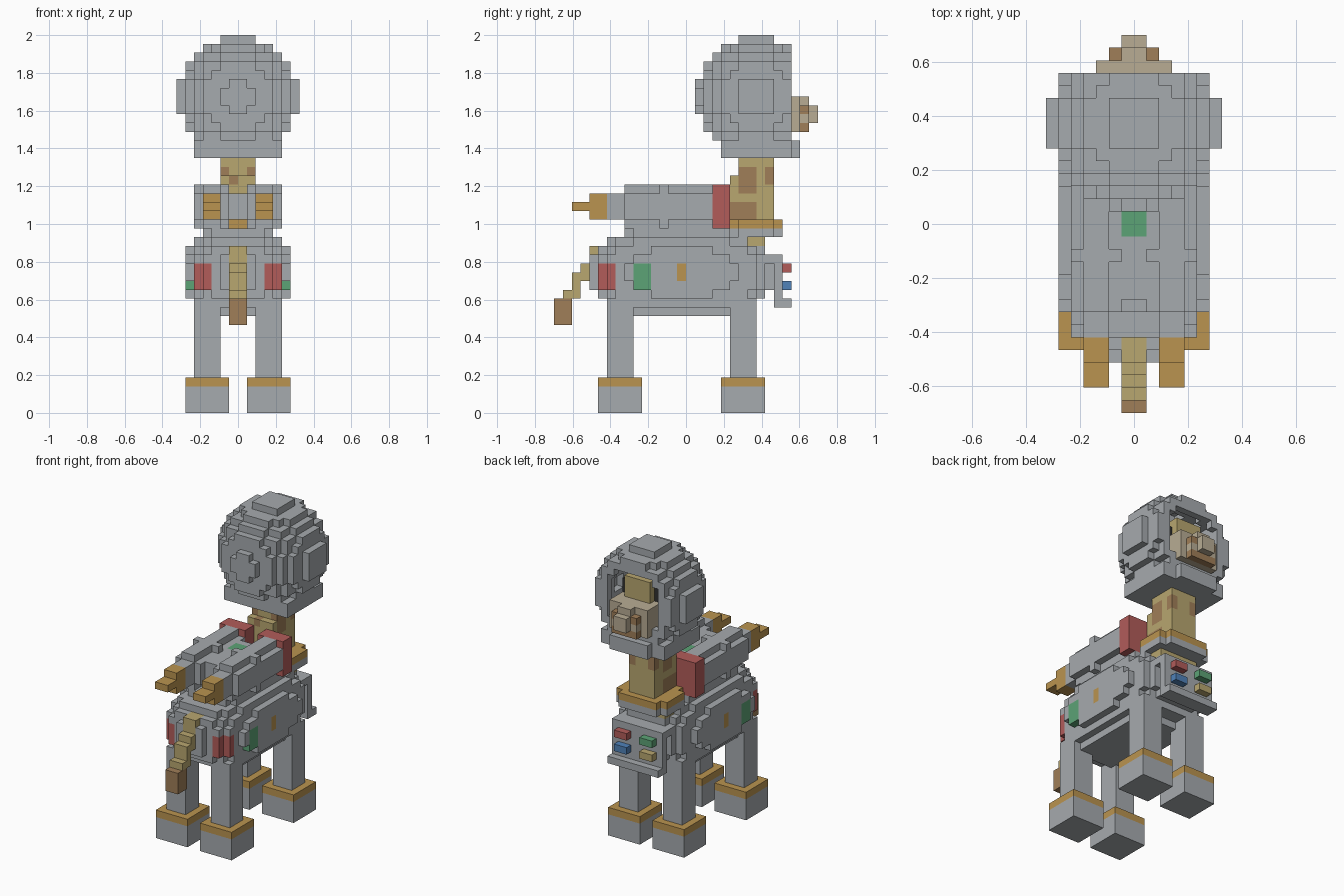
import bpy, bmesh
from mathutils import Vector

# Remove the default object
if "Cube" in bpy.data.objects:
    bpy.data.objects.remove(bpy.data.objects["Cube"], do_unlink=True)

UNIT = 2 / 43          # edge of one block
COLOURS = {
    "suit_grey": (0.38, 0.405, 0.425),
    "red": (0.445, 0.107, 0.102),
    "gold": (0.49, 0.295, 0.08),
    "tan_fur": (0.48, 0.385, 0.16),
    "brown_fur": (0.35, 0.21, 0.098),
    "muzzle_beige": (0.48, 0.413, 0.296),
    "green": (0.107, 0.366, 0.18),
    "blue": (0.08, 0.223, 0.485),
    "dark": (0.03, 0.03, 0.03),
}
GREY, RED, GOLD, TAN, BROWN, BEIGE, GREEN, BLUE, DARK = COLOURS

materials = {}
for label, rgb in COLOURS.items():
    mat = bpy.data.materials.new(label)
    mat.use_nodes = True
    mat.diffuse_color = (*rgb, 1)
    shader = mat.node_tree.nodes["Principled BSDF"]
    shader.inputs["Base Color"].default_value = (*rgb, 1)
    shader.inputs["Roughness"].default_value = 0.8
    materials[label] = mat

cells = {}             # block position -> (part name, colour)


def box(part, colour, x, y, z):
    for i in range(*x):
        for j in range(*y):
            for k in range(*z):
                cells[i, j, k] = (part, colour)


def mid(part, colour, half, y, z):
    box(part, colour, (-half, half), y, z)


def pair(part, colour, x, y, z):
    box("left_" + part, colour, x, y, z)
    box("right_" + part, colour, (-x[1], -x[0]), y, z)


def paint(colour, x, y, z):
    for i in range(*x):
        for j in range(*y):
            for k in range(*z):
                if (i, j, k) in cells:
                    cells[i, j, k] = (cells[i, j, k][0], colour)


def paint_pair(colour, x, y, z):
    paint(colour, x, y, z)
    paint(colour, (-x[1], -x[0]), y, z)


# Legs and boots
for name, y in (("rear", -10), ("front", 4)):
    pair(name + "_boot", GREY, (1, 6), (y, y + 5), (0, 3))
    pair(name + "_boot", GOLD, (1, 6), (y, y + 5), (3, 4))
    pair(name + "_leg", GREY, (2, 5), (y + 1, y + 4), (4, 13))

# Rounded body: half width, half height, distance from the ends
for half, tall, reach in ((6, 1, 7), (6, 2, 6), (6, 3, 4),
                          (5, 2, 9), (5, 3, 8), (5, 4, 6),
                          (4, 2, 10), (4, 3, 9), (4, 4, 8), (4, 5, 6),
                          (3, 3, 10), (3, 4, 9), (3, 5, 7), (2, 2, 11)):
    mid("body", GREY, half, (-reach, reach - 1), (16 - tall, 16 + tall))
paint_pair(RED, (3, 5), (-10, -8), (14, 17))
paint_pair(GREEN, (5, 6), (-6, -4), (14, 17))
paint_pair(GOLD, (5, 6), (-1, 0), (15, 17))

# Chest panel with four buttons
mid("chest_panel", GREY, 4, (9, 11), (17, 18))
mid("chest_panel", GREY, 4, (10, 11), (12, 18))
mid("chest_panel", GREY, 4, (10, 12), (12, 13))
for name, colour, x, z in (("upper_left", RED, 1, 16), ("upper_right", GREEN, -3, 16),
                           ("lower_left", BLUE, 1, 14), ("lower_right", TAN, -3, 14)):
    box(name + "_button", colour, (x, x + 2), (11, 12), (z, z + 1))

# Tail stepping down to a dark tuft
for y, z in (((-11, -9), (18, 19)), ((-11, -10), (17, 19)), ((-12, -11), (15, 17)),
             ((-13, -12), (13, 16)), ((-14, -13), (13, 14))):
    mid("tail", TAN, 1, y, z)
mid("tail_tuft", BROWN, 1, (-15, -13), (10, 13))

# Twin tank jetpack
pair("tank", GREY, (2, 4), (-7, 3), (21, 26))
pair("tank", GREY, (1, 5), (-7, 3), (22, 25))
pair("tank", GREY, (1, 5), (-3, -2), (21, 26))
pair("tank", GREY, (2, 4), (-9, -7), (22, 25))
pair("tank_cap", RED, (1, 5), (3, 5), (21, 26))
pair("thruster", GOLD, (2, 4), (-11, -9), (22, 25))
pair("thruster", GOLD, (2, 4), (-13, -11), (23, 24))
mid("tank_bridge", GREY, 1, (-6, 2), (22, 25))
paint(GREEN, (-1, 1), (-1, 1), (24, 25))

# Collar with cut corners
for z, colour in ((20, GREY), (21, GOLD)):
    mid("collar", colour, 3, (5, 11), (z, z + 1))
    mid("collar", colour, 4, (6, 10), (z, z + 1))

# Neck with fur patches
mid("neck", TAN, 3, (7, 9), (19, 20))
mid("neck", TAN, 2, (6, 10), (22, 30))
mid("neck", TAN, 2, (5, 6), (22, 27))
paint_pair(BROWN, (1, 2), (6, 8), (25, 28))
paint_pair(BROWN, (1, 2), (9, 10), (26, 28))
paint_pair(BROWN, (1, 2), (5, 8), (22, 24))
paint(BROWN, (-1, 0), (5, 7), (26, 27))

# Hollow round helmet, open at the face
for i in range(-7, 7):
    for j in range(1, 12):
        for k in range(29, 43):
            dist = (Vector((i, j, k)) + Vector((0.5, 0.5, 0.5)) - Vector((0, 8, 36))).length_squared
            if 32 < dist < 46:
                cells[i, j, k] = ("helmet", GREY)
mid("helmet", GREY, 2, (6, 10), (42, 43))
pair("ear_plate", GREY, (6, 7), (6, 10), (34, 38))
mid("helmet_base", GREY, 5, (4, 12), (29, 31))
mid("helmet_base", GREY, 3, (12, 13), (29, 31))

# Head inside the helmet
mid("head", TAN, 3, (5, 10), (31, 37))
mid("head", TAN, 2, (5, 11), (31, 39))
pair("eye", DARK, (2, 3), (8, 10), (36, 38))
pair("horn", BROWN, (1, 2), (6, 7), (39, 41))

# Muzzle with nostrils and mouth
mid("muzzle", BEIGE, 3, (10, 13), (32, 36))
mid("muzzle", BEIGE, 2, (13, 14), (33, 35))
mid("muzzle", BEIGE, 1, (13, 14), (32, 36))
mid("muzzle", BEIGE, 1, (14, 15), (33, 35))
paint_pair(BROWN, (1, 2), (13, 14), (34, 35))
mid("mouth", BROWN, 2, (13, 14), (32, 33))

# Build one mesh per part from the exposed block sides
parts = {}
for pos, (part, colour) in cells.items():
    parts.setdefault(part, []).append((pos, colour))

for part, blocks in parts.items():
    used = sorted({colour for _, colour in blocks})
    bm = bmesh.new()
    for pos, colour in blocks:
        for axis in range(3):
            for side in (0, 1):
                step = [0, 0, 0]
                step[axis] = 2 * side - 1
                if tuple(p + s for p, s in zip(pos, step)) in cells:
                    continue
                corners = []
                for a, b in ((0, 0), (1, 0), (1, 1), (0, 1)):
                    corner = Vector(pos)
                    corner[axis] += side
                    corner[(axis + 1) % 3] += a
                    corner[(axis + 2) % 3] += b
                    corners.append(bm.verts.new(corner * UNIT))
                if not side:
                    corners.reverse()
                bm.faces.new(corners).material_index = used.index(colour)
    bmesh.ops.remove_doubles(bm, verts=bm.verts, dist=UNIT / 100)
    bmesh.ops.dissolve_limit(bm, angle_limit=0.01, verts=bm.verts,
                             edges=bm.edges, delimit={'MATERIAL'})
    mesh = bpy.data.meshes.new(part)
    for colour in used:
        mesh.materials.append(materials[colour])
    bm.to_mesh(mesh)
    bm.free()
    bpy.context.collection.objects.link(bpy.data.objects.new(part, mesh))
